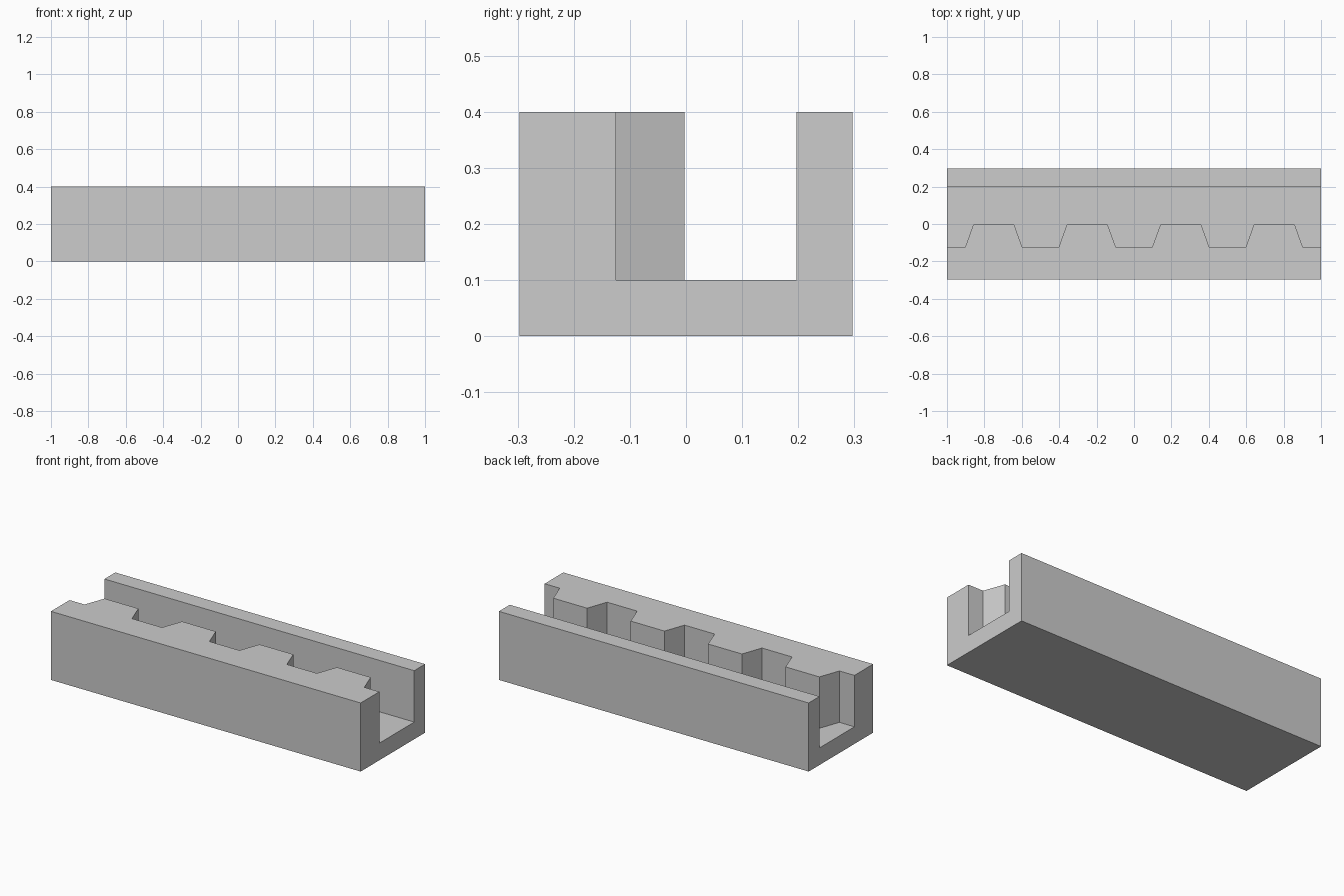
import bpy
import bmesh

cube = bpy.data.objects.get("Cube")
if cube:
    bpy.data.objects.remove(cube, do_unlink=True)

# Single matte grey
grey = bpy.data.materials.new("light grey")
grey.use_nodes = True
colour = (0.604, 0.604, 0.604, 1)
grey.diffuse_color = colour
grey.node_tree.nodes["Principled BSDF"].inputs["Base Color"].default_value = colour

HALF_LENGTH = 1.0
HALF_WIDTH = 0.297
FLOOR, TOP = 0.1, 0.4
BACK_WALL = 0.197     # inner face of the plain wall
ROOT, TIP = -0.125, -0.003   # inner faces of the toothed wall


def extrude(bm, outline, direction):
    """Raise a closed outline into a solid."""
    face = bm.faces.new([bm.verts.new(p) for p in outline])
    result = bmesh.ops.extrude_face_region(bm, geom=[face])
    verts = [v for v in result["geom"] if isinstance(v, bmesh.types.BMVert)]
    bmesh.ops.translate(bm, vec=direction, verts=verts)


bm = bmesh.new()

# U-shaped channel, swept along its length
section = [(-HALF_WIDTH, 0), (HALF_WIDTH, 0), (HALF_WIDTH, TOP), (BACK_WALL, TOP),
           (BACK_WALL, FLOOR), (ROOT, FLOOR), (ROOT, TOP), (-HALF_WIDTH, TOP)]
extrude(bm, [(-HALF_LENGTH, y, z) for y, z in section], (2 * HALF_LENGTH, 0, 0))
bmesh.ops.recalc_face_normals(bm, faces=bm.faces)
mesh = bpy.data.meshes.new("channel")
bm.to_mesh(mesh)
bm.free()
channel = bpy.data.objects.new("channel", mesh)
bpy.context.collection.objects.link(channel)
mesh.materials.append(grey)

# Four tapered teeth, sunk slightly into the front wall and floor
bm = bmesh.new()
SINK = 0.01
for i in range(4):
    cx = -0.75 + 0.5 * i
    tooth = [(-0.153, ROOT - SINK), (-0.153, ROOT), (-0.109, TIP),
             (0.109, TIP), (0.153, ROOT), (0.153, ROOT - SINK)]
    extrude(bm, [(cx + x, y, FLOOR - SINK) for x, y in tooth],
            (0, 0, TOP - FLOOR + SINK))
bmesh.ops.recalc_face_normals(bm, faces=bm.faces)
mesh = bpy.data.meshes.new("rack_teeth")
bm.to_mesh(mesh)
bm.free()
teeth = bpy.data.objects.new("rack_teeth", mesh)
bpy.context.collection.objects.link(teeth)
mesh.materials.append(grey)

# Fuse the teeth into the channel
union = channel.modifiers.new("fuse teeth", "BOOLEAN")
union.operation = "UNION"
union.solver = "EXACT"
union.object = teeth
bpy.context.view_layer.objects.active = channel
channel.select_set(True)
bpy.ops.object.modifier_apply(modifier=union.name)
bpy.data.objects.remove(teeth, do_unlink=True)
channel.name = "toothed_channel"
